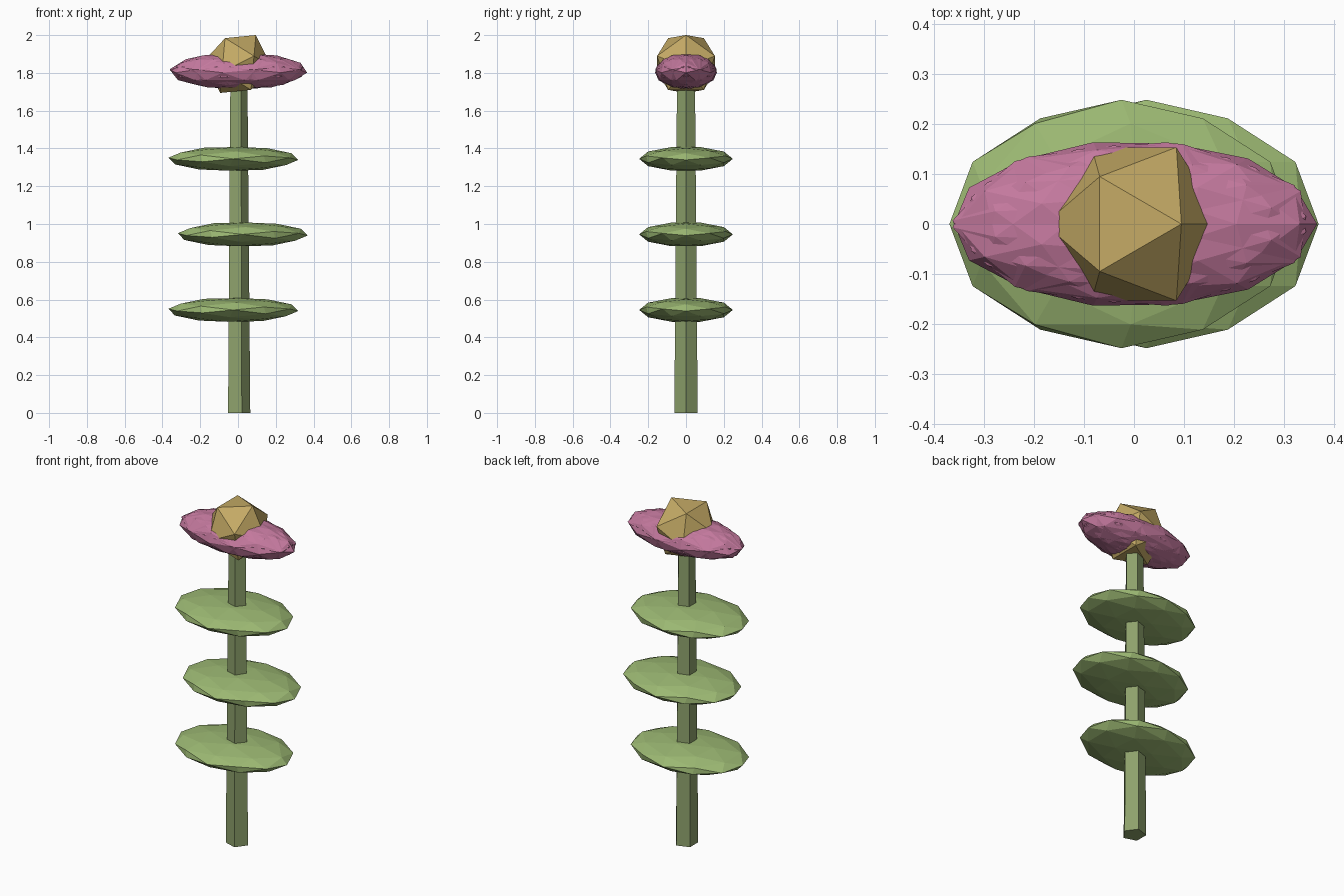
import bpy, bmesh
from math import radians, cos, sin, tau
from mathutils import Matrix

if "Cube" in bpy.data.objects:
    bpy.data.objects.remove(bpy.data.objects["Cube"])


def material(name, rgb):
    m = bpy.data.materials.new(name)
    m.diffuse_color = (*rgb, 1)
    m.use_nodes = True
    m.node_tree.nodes["Principled BSDF"].inputs["Base Color"].default_value = m.diffuse_color
    return m


def finish(name, bm, mat):
    me = bpy.data.meshes.new(name)
    bm.to_mesh(me)
    bm.free()
    me.materials.append(mat)
    ob = bpy.data.objects.new(name, me)
    bpy.context.collection.objects.link(ob)
    return ob


def add_ball(bm, level, centre, size, turn=0.0):
    # faceted ball with an edge on top, turned first and then stretched
    mat = (Matrix.Translation(centre) @ Matrix.Diagonal((*size, 1))
           @ Matrix.Rotation(turn, 4, 'Z') @ Matrix.Rotation(radians(31.717), 4, 'Y'))
    bmesh.ops.create_icosphere(bm, subdivisions=level, radius=1, matrix=mat)


stem_green = material("stem_green", (0.27, 0.36, 0.15))
leaf_green = material("leaf_green", (0.33, 0.48, 0.17))
pink = material("petal_pink", (0.55, 0.19, 0.34))
gold = material("centre_gold", (0.55, 0.40, 0.13))

# five-sided tapered stem, one corner toward +x
H = 1.76
bm = bmesh.new()
bmesh.ops.create_cone(bm, cap_ends=True, segments=5, radius1=0.065, radius2=0.05, depth=H,
                      matrix=Matrix.Translation((0, 0, H / 2)) @ Matrix.Rotation(radians(-90), 4, 'Z'))
finish("stem", bm, stem_green)

# flat leaves, shifted alternately left and right
for i in range(3):
    bm = bmesh.new()
    add_ball(bm, 2, (-0.025 if i % 2 == 0 else 0.025, 0, 0.545 + 0.4 * i), (0.345, 0.248, 0.066))
    finish(f"leaf_{i + 1}", bm, leaf_green)

# overlapping stretched petals around the flower centre
N = 7
for i in range(N):
    a = tau * i / N
    bm = bmesh.new()
    add_ball(bm, 2, (0.025 * cos(a), 0.012 * sin(a), 1.81), (0.342, 0.156, 0.097), a)
    finish(f"petal_{i + 1}", bm, pink)

# flower centre
bm = bmesh.new()
add_ball(bm, 1, (0, 0, 1.847), (0.18, 0.18, 0.18))
finish("flower_centre", bm, gold)
